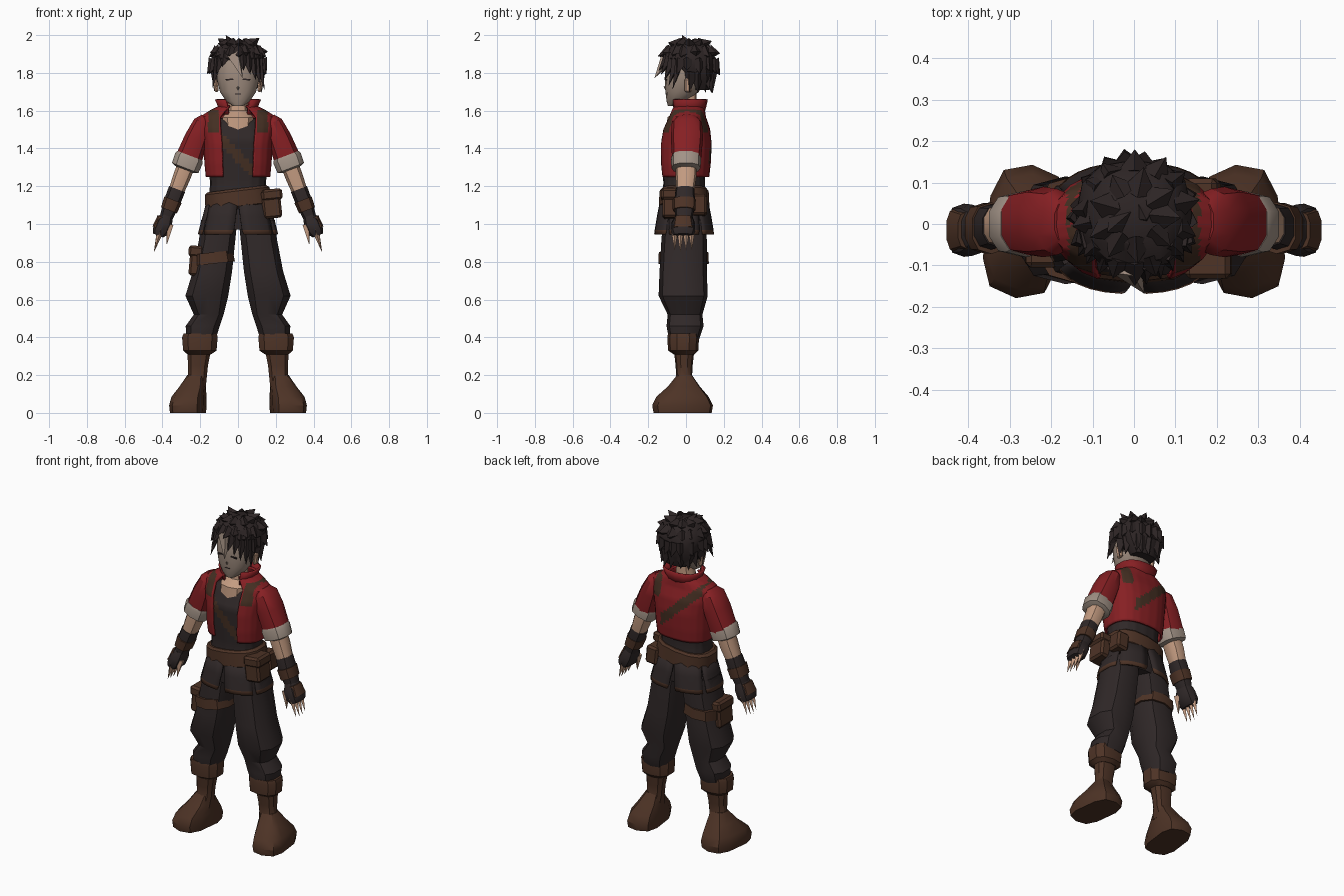
import bpy, bmesh, random
from math import sin, cos, radians, copysign
from mathutils import Matrix, Vector

random.seed(4)
default_cube = bpy.data.objects.get("Cube")
if default_cube:
    bpy.data.objects.remove(default_cube, do_unlink=True)


def material(name, colour):
    mat = bpy.data.materials.new(name)
    mat.use_nodes = True
    mat.diffuse_color = (*colour, 1)
    shader = mat.node_tree.nodes["Principled BSDF"]
    shader.inputs["Base Color"].default_value = (*colour, 1)
    shader.inputs["Roughness"].default_value = .9
    return mat


HAIR = material("black hair", (.026, .018, .018))
CLOTH = material("dark cloth", (.029, .021, .021))
RED = material("red jacket", (.24, .014, .017))
LEATHER = material("brown leather", (.075, .033, .019))
STRAP = material("dark leather", (.058, .028, .016))
SKIN = material("skin", (.55, .33, .22))
FACE = material("shaded skin", (.33, .25, .2))
LINEN = material("linen", (.36, .29, .24))
MIRROR = Matrix.Diagonal((-1, 1, 1, 1))


def finish(bm, name, mats, matrix=Matrix(), thickness=0):
    """Turn a bmesh into a named object with soft shading and sharp edges."""
    bmesh.ops.transform(bm, matrix=matrix, verts=bm.verts)
    bmesh.ops.recalc_face_normals(bm, faces=bm.faces)
    mesh = bpy.data.meshes.new(name)
    bm.to_mesh(mesh)
    bm.free()
    for mat in mats:
        mesh.materials.append(mat)
    obj = bpy.data.objects.new(name, mesh)
    bpy.context.collection.objects.link(obj)
    bpy.ops.object.select_all(action="DESELECT")
    obj.select_set(True)
    bpy.context.view_layer.objects.active = obj
    bpy.ops.object.shade_smooth_by_angle(angle=radians(35))
    if thickness:
        solid = obj.modifiers.new("thickness", "SOLIDIFY")
        solid.thickness = thickness
        solid.offset = 0
    return obj


def loft(name, rings, mats, sides=10, power=.8, arc=None, taper=0, cuts=0,
         paint=None, matrix=Matrix(), thickness=0):
    """Skin rounded-square rings (x, y, z, radius x, radius y); arc leaves it open."""
    bm = bmesh.new()
    rows = []
    for i, (x, y, z, rx, ry) in enumerate(rings):
        start, end = arc or (-90, 270)
        inset = taper * i / (len(rings) - 1)
        start, end = start + inset, end - inset
        row = []
        for k in range(sides + bool(arc)):
            a = radians(start + (end - start) * k / sides)
            c, s = cos(a), sin(a)
            row.append(bm.verts.new((x + rx * copysign(abs(c) ** power, c),
                                     y + ry * copysign(abs(s) ** power, s), z)))
        rows.append(row)
    for low, high in zip(rows, rows[1:]):
        for k in range(sides):
            n = (k + 1) % len(low)
            bm.faces.new((low[k], low[n], high[n], high[k]))
    if not arc:
        bm.faces.new(rows[0])
        bm.faces.new(rows[-1])
    if cuts:
        quads = [e for e in bm.edges if all(len(f.verts) == 4 for f in e.link_faces)]
        bmesh.ops.subdivide_edges(bm, edges=quads, cuts=cuts, use_grid_fill=True)
    if paint:
        for face in bm.faces:
            face.material_index = int(paint(face.calc_center_median()))
    return finish(bm, name, mats, matrix, thickness)


def pair(name, rings, mats, matrix=Matrix(), **options):
    loft("left_" + name, rings, mats, matrix=matrix, **options)
    loft("right_" + name, rings, mats, matrix=MIRROR @ matrix, **options)


def box(name, centre, size, mat, turn=0, bevel=.012):
    bm = bmesh.new()
    bmesh.ops.create_cube(bm, size=1, matrix=Matrix.Diagonal((*size, 1)))
    if bevel:
        bmesh.ops.bevel(bm, geom=bm.edges[:], offset=bevel, segments=1, affect="EDGES")
    place = Matrix.Translation(centre) @ Matrix.Rotation(radians(turn), 4, "Y")
    return finish(bm, name, [mat], place)


def spikes(name, items, mat, matrix=Matrix()):
    """Join flattened four-sided cones, each given as (base, tip, radius)."""
    bm = bmesh.new()
    for base, tip, radius in items:
        base, way = Vector(base), Vector(tip) - Vector(base)
        aim = way.to_track_quat("Z", "Y").to_matrix().to_4x4()
        bmesh.ops.create_cone(bm, cap_ends=True, segments=4, radius1=radius, radius2=0,
                              depth=way.length,
                              matrix=Matrix.Translation(base + way / 2) @ aim)
    return finish(bm, name, [mat], matrix)


# Legs and boots
pair("trouser_leg", [(.1, -.01, 1.02, .1, .11), (.11, -.01, .92, .1, .12),
                     (.135, -.015, .75, .108, .125), (.165, -.015, .62, .118, .13),
                     (.155, -.005, .52, .082, .092), (.187, -.005, .46, .094, .098),
                     (.195, -.01, .39, .08, .08)], [CLOTH])
pair("boot_cuff", [(.2, -.015, .42, .092, .08), (.202, -.015, .4, .098, .084),
                   (.202, -.015, .33, .092, .08), (.205, -.01, .31, .065, .055)], [LEATHER])
pair("boot_shaft", [(.205, -.01, .34, .066, .055), (.212, -.01, .25, .055, .045),
                    (.215, -.01, .19, .052, .042), (.235, -.01, .12, .065, .075)], [LEATHER])
foot = Matrix.Translation((.265, -.018, 0)) @ Matrix.Rotation(radians(7), 4, "Z")
pair("boot_foot", [(-.04, .015, .2, .045, .04), (-.025, .01, .14, .068, .085),
                   (-.005, 0, .085, .088, .14), (0, 0, .04, .094, .162),
                   (0, 0, 0, .09, .155)], [LEATHER], matrix=foot, power=.65)

# Torso with a diagonal sash across the chest
loft("undershirt", [(0, -.01, .97, .14, .105), (0, -.01, 1.1, .155, .115),
                    (0, -.01, 1.22, .148, .11), (0, -.01, 1.32, .158, .115),
                    (0, -.01, 1.45, .165, .12), (0, 0, 1.53, .14, .09),
                    (0, .005, 1.56, .09, .07)], [CLOTH, STRAP], sides=16, cuts=4,
     paint=lambda p: p.y < 0 and p.z > 1.26 and abs(p.z + p.x - 1.36) < .035)
loft("neck", [(0, -.025, 1.5, .08, .08), (0, -.02, 1.565, .085, .078),
              (0, 0, 1.6, .056, .055), (0, .005, 1.7, .05, .05)], [SKIN])


# Open jacket with shoulder patches and a back strap
def jacket_paint(p):
    patch = .1 < abs(p.x) < .155 and 1.48 < p.z < 1.6
    if p.y < 0:
        return patch
    return (patch and p.x > 0) or (abs(p.z + .9 * p.x - 1.43) < .035 and -.16 < p.x < .09)


loft("jacket", [(0, -.005, 1.25, .165, .122), (0, -.005, 1.32, .172, .13),
                (0, -.003, 1.42, .178, .133), (0, 0, 1.5, .192, .122),
                (0, .005, 1.565, .195, .095), (0, .01, 1.6, .14, .085),
                (0, .015, 1.625, .09, .075)], [RED, STRAP], sides=20, cuts=4,
     arc=(-67, 247), paint=jacket_paint, thickness=.012)
loft("collar", [(0, .012, 1.58, .088, .078), (0, .015, 1.62, .1, .086),
                (0, .018, 1.66, .118, .092)], [RED], sides=12, arc=(-62, 242), thickness=.012)

# Arms are built hanging straight down, then swung outward
arm = Matrix.Translation((.19, 0, 1.53)) @ Matrix.Rotation(radians(-21), 4, "Y")
pair("sleeve", [(-.01, .005, .045, .03, .05), (0, .005, .01, .05, .08),
                (0, .005, -.08, .066, .085), (0, .003, -.21, .074, .076)], [RED], matrix=arm)
pair("sleeve_cuff", [(0, 0, -.18, .074, .075), (0, 0, -.195, .081, .08),
                     (0, 0, -.25, .078, .077), (0, 0, -.26, .05, .05)], [LINEN], matrix=arm)
pair("forearm", [(0, 0, -.2, .05, .055), (0, 0, -.3, .048, .055),
                 (0, -.005, -.4, .042, .046)], [SKIN], matrix=arm)
pair("bracer", [(0, -.005, -.37, .047, .05), (0, -.008, -.45, .046, .056),
                (0, -.01, -.53, .036, .045)], [CLOTH], matrix=arm)
pair("wrist_band", [(0, -.01, -.43, .051, .062), (0, -.01, -.49, .047, .06)],
     [LEATHER], matrix=arm)
pair("glove", [(0, -.012, -.52, .034, .045), (0, -.015, -.56, .046, .062),
               (.002, -.015, -.61, .045, .064), (.005, -.015, -.635, .03, .055)],
     [CLOTH], matrix=arm)
pair("hand_plate", [(.022, -.015, -.535, .025, .045), (.022, -.015, -.6, .03, .055)],
     [LEATHER], matrix=arm)
fingers = [((.004, y, -.6), (-.005, y, -.73 + abs(y + .02) / 3), .02)
           for y in (-.06, -.03, 0, .03)]
fingers.append(((-.03, -.045, -.56), (-.055, -.06, -.665), .024))
for side, flip in (("left", Matrix()), ("right", MIRROR)):
    spikes(side + "_fingers", fingers, SKIN, flip @ arm)

# Split coat skirt with a leather hem
for k in range(6):
    first = -90 + 60 * k
    loft(f"skirt_panel_{k + 1}",
         [(0, -.01, 1.14, .157, .118), (0, -.01, 1.04, .182, .138),
          (0, -.01, .968, .202, .15), (0, -.01, .945, .207, .153)],
         [CLOTH, LEATHER], sides=5, arc=(first, first + 60), taper=5,
         paint=lambda p: p.z < .967, thickness=.012)

# Belt, pouches and thigh strap
tilt = Matrix.Translation((0, -.01, 1.135)) @ Matrix.Rotation(radians(-7), 4, "Y")
loft("belt", [(0, 0, .052, .16, .12), (0, 0, .04, .176, .13), (0, 0, -.04, .182, .134),
              (0, 0, -.052, .16, .12)], [LEATHER], sides=14, matrix=tilt)
box("belt_pouch", (.178, -.065, 1.105), (.1, .12, .15), LEATHER, -6)
box("belt_pouch_flap", (.18, -.067, 1.155), (.11, .13, .06), LEATHER, -6)
box("back_pouch", (.165, .065, 1.1), (.08, .09, .11), LEATHER, -6)
band = Matrix.Translation((-.13, -.013, .82)) @ Matrix.Rotation(radians(-6), 4, "Y")
loft("thigh_strap", [(0, 0, .03, .11, .131), (0, 0, -.03, .116, .134)], [LEATHER], matrix=band)
box("thigh_pouch", (-.222, -.03, .8), (.07, .14, .15), LEATHER, 5)
box("thigh_pouch_flap", (-.222, -.03, .855), (.08, .15, .06), LEATHER, 5)

# Head and face
loft("head", [(0, -.068, 1.625, .028, .028), (0, -.045, 1.65, .065, .058),
              (0, -.02, 1.7, .098, .088), (0, -.005, 1.77, .115, .108),
              (0, .005, 1.86, .115, .112), (0, .01, 1.93, .08, .08)],
     [FACE], sides=14, power=.9)
spikes("nose", [((0, -.1, 1.715), (0, -.119, 1.73), .013)], FACE)
for side, s in (("left", 1), ("right", -1)):
    box(side + "_eye", (s * .045, -.106, 1.765), (.04, .009, .008), HAIR, s * 6, 0)
    box(side + "_ear", (s * .117, .012, 1.735), (.022, .04, .075), SKIN, s * 8, .008)
box("mouth", (0, -.103, 1.688), (.032, .009, .005), HAIR, 0, 0)

# Hair cap with tufts
loft("hair_cap", [(0, .075, 1.71, .075, .05), (0, .068, 1.77, .118, .075),
                  (0, .04, 1.83, .138, .115), (0, .022, 1.88, .14, .132),
                  (0, .018, 1.93, .115, .115), (0, .015, 1.965, .06, .065)],
     [HAIR], sides=12)
tufts = []
for z, inner, outer, rise, count, first, sweep in (
        (1.8, .105, .135, -.1, 9, 5, 170), (1.86, .12, .165, -.06, 12, -25, 230),
        (1.91, .105, .16, -.01, 14, -90, 335), (1.945, .06, .12, .025, 9, -80, 320)):
    for k in range(count):
        a = radians(first + sweep * k / (count - 1) + random.uniform(-6, 6))
        reach = outer * random.uniform(.92, 1.04)
        tufts.append(((inner * cos(a), .02 + inner * sin(a), z),
                      (reach * cos(a), .015 + reach * sin(a),
                       z + rise + random.uniform(-.015, .015)), .042))
tufts.append(((-.03, .01, 1.94), (-.065, -.02, 2), .04))
tufts.append(((.02, .03, 1.94), (.03, .01, 1.98), .04))
spikes("hair_tufts", tufts, HAIR)
bangs = [((x * .75, -.085 + 3 * x * x, 1.895), (x, -.15 + 4 * x * x, z), .036)
         for x, z in ((-.135, 1.72), (-.115, 1.79), (-.085, 1.83), (.03, 1.81),
                      (.065, 1.79), (.095, 1.76), (.12, 1.73), (.14, 1.71))]
spikes("bangs", bangs, HAIR)
spikes("forelock", [((-.02, -.095, 1.89), (.025, -.168, 1.77), .042)], FACE)
